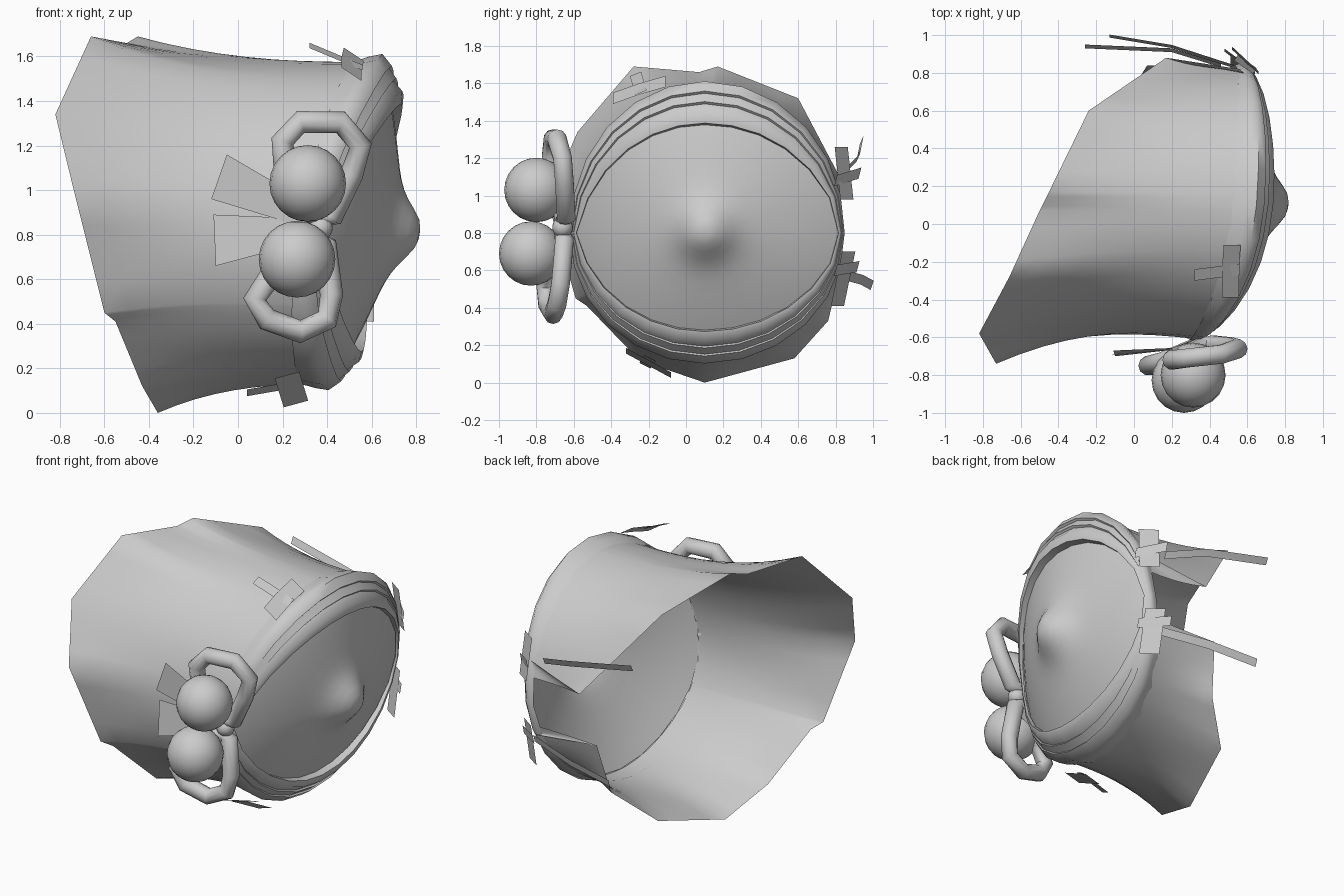
import bpy, bmesh, math
from mathutils import Vector

if "Cube" in bpy.data.objects:
    bpy.data.objects.remove(bpy.data.objects["Cube"])

CY, CZ = 0.1, 0.8          # axis of the crown
RY_BACK, RY_FRONT, RZ_TOP, RZ_BOTTOM = 0.74, 0.71, 0.775, 0.67
grey = bpy.data.materials.new("soft_grey")
grey.diffuse_color = (0.6, 0.6, 0.6, 1)
grey.use_nodes = True
grey.node_tree.nodes["Principled BSDF"].inputs["Base Color"].default_value = grey.diffuse_color


def finish(obj, angle=50):
    obj.data.materials.clear()
    obj.data.materials.append(grey)
    bpy.ops.object.select_all(action='DESELECT')
    obj.select_set(True)
    bpy.context.view_layer.objects.active = obj
    bpy.ops.object.shade_smooth_by_angle(angle=math.radians(angle))


def grid_object(name, rows, closed=False, angle=50):
    """Skin a list of equally long rows of points."""
    bm = bmesh.new()
    vs = [[bm.verts.new(p) for p in r] for r in rows]
    n = len(rows[0])
    for a, b in zip(vs, vs[1:]):
        for i in range(n if closed else n - 1):
            j = (i + 1) % n
            bm.faces.new((a[i], a[j], b[j], b[i]))
    bmesh.ops.remove_doubles(bm, verts=bm.verts, dist=0.0005)
    bmesh.ops.recalc_face_normals(bm, faces=bm.faces)
    me = bpy.data.meshes.new(name)
    bm.to_mesh(me)
    bm.free()
    obj = bpy.data.objects.new(name, me)
    bpy.context.collection.objects.link(obj)
    finish(obj, angle)
    return obj


def rim_x(y, z):
    return (0.52 + 0.16 * (z - CZ) + 0.07 * (y - CY)
            - 0.14 * (max(0, 0.3 - y) / 0.92) ** 3)


def ring(a, f=1.0, dx=0.0):
    """Point on the tilted crown ring at angle a, scaled inward by f."""
    c, s = math.cos(a), math.sin(a)
    y = CY + f * (RY_BACK if c > 0 else RY_FRONT) * c
    z = CZ + f * (RZ_TOP if s > 0 else RZ_BOTTOM) * s
    return Vector((rim_x(y, z) + dx, y, z))


SEG = 24
angles = [2 * math.pi * i / SEG for i in range(SEG)]

# Domed crown with a small rounded nub in the middle
rows = []
for f in (1, 0.9, 0.78, 0.64, 0.5, 0.4, 0.33, 0.27, 0.21, 0.15, 0.09, 0.04, 0.0):
    bump = 0.13 / (1 + (f / 0.2) ** 3)
    rows.append([ring(a, f, 0.165 * (1 - f * f) + bump) for a in angles])
grid_object("crown", rows, True)

# Pleated ribbon round the crown, gathered at front and back
rows = []
for t, dx in ((0.02, -0.13), (-0.1, -0.06), (-0.16, 0.0), (0.1, 0.05), (0.16, 0.04),
              (0.38, 0.08), (0.44, 0.07), (0.66, 0.115), (0.95, 0.12), (1, 0.07)):
    row = []
    for a in angles:
        s = abs(math.sin(a))
        if math.cos(a) > 0:
            s = max(0.0, 1.15 * s - 0.15)
        w = 0.04 + (0.22 if math.sin(a) > 0 else 0.19) * s
        row.append(ring(a, 1.005 - w * t, dx * (0.3 + 0.7 * s)))
    rows.append(row)
grid_object("ribbon_band", rows, True, 60)

# Brim: loft from the crown ring out to a ragged edge, notched at the back
edge = [(.56, .82, 1.08), (.17, .88, .99), (-.24, .6, 1.52), (-.45, .17, 1.69),
        (-.5, .07, 1.66), (-.66, -.28, 1.69), (-.82, -.58, 1.34),
        (-.73, -.74, .97), (-.6, -.59, .45), (-.55, -.53, .41), (-.43, -.25, .12),
        (-.36, .1, 0), (-.2, .58, .13), (.02, .76, .33), (.07, .84, .66), (.54, .82, .6)]
STEP = 4
path = []
for p, q in zip(edge, edge[1:]):
    path += [Vector(p).lerp(Vector(q), k / STEP) for k in range(STEP)]
path.append(Vector(edge[-1]))


def polar(p):
    a = math.atan2(p.z - CZ, p.y - CY)
    return a, math.hypot(p.y - CY, p.z - CZ)


ends, last = [], 0.0
for p in path:
    a, r = polar(p)
    if a < last - math.pi:
        a += 2 * math.pi
    last = a
    ends.append((p.x, a, r))
rows = []
for i in range(10):
    t = i / 9
    row = []
    for x, a, r in ends:
        # ring point in the exact direction of the edge point
        ca, sa = math.cos(a), math.sin(a)
        r0 = 1 / math.hypot(ca / (RY_BACK if ca > 0 else RY_FRONT),
                            sa / (RZ_TOP if sa > 0 else RZ_BOTTOM))
        y0, z0 = CY + r0 * ca, CZ + r0 * sa
        x0 = rim_x(y0, z0)
        rr = r0 + (r - r0) * t ** 2.6 - 0.035 * max(0, -ca) * math.sin(math.pi * t)
        row.append((x0 + (x - x0) * t, CY + rr * ca, CZ + rr * sa))
    rows.append(row)
grid_object("brim", rows, False, 60)


# Bow loops as thick cords
def cord(name, pts, radius):
    pts = [Vector(p) for p in pts]
    rows, n = [], len(pts)
    normal = Vector((0, -1, 0))
    for i, p in enumerate(pts):
        t = (pts[(i + 1) % n] - pts[i - 1]).normalized()
        u = t.cross(normal).normalized()
        v = u.cross(t)
        rows.append([p + radius * (math.cos(a) * u + math.sin(a) * v)
                     for a in (k * math.pi / 5 for k in range(10))])
    rows.append(rows[0])
    grid_object(name, rows, True, 60)


cord("upper_bow_loop", [(.36, -.65, .87), (.21, -.71, 1.08), (.2, -.72, 1.22),
     (.28, -.71, 1.305), (.46, -.69, 1.305), (.55, -.66, 1.2), (.51, -.65, 1.07),
     (.42, -.64, .88)], 0.052)
cord("lower_bow_loop", [(.34, -.65, .78), (.15, -.73, .62), (.075, -.75, .51),
     (.13, -.74, .42), (.28, -.71, .365), (.4, -.69, .42), (.42, -.67, .53),
     (.39, -.65, .76)], 0.052)

# Pompoms and knot
for name, loc, r in (("upper_pompom", (.313, -.8, 1.03), .172),
                     ("lower_pompom", (.265, -.828, .69), .172),
                     ("bow_knot", (.37, -.66, .83), .055)):
    bpy.ops.mesh.primitive_uv_sphere_add(segments=20, ring_count=12, radius=r, location=loc)
    o = bpy.context.object
    o.name = name
    finish(o, 60)


# Flat strips: a centre path with a half-width vector
def strip(name, pts, half):
    h = Vector(half)
    grid_object(name, [[Vector(p) + h for p in pts], [Vector(p) - h for p in pts]], False, 20)


# Bow tails
grid_object("upper_bow_tail", [[(-.05, -.69, 1.16), (.36, -.65, .92)],
                               [(-.12, -.69, .96), (.34, -.65, .82)]])
grid_object("lower_bow_tail", [[(-.11, -.67, .89), (.35, -.65, .87)],
                               [(-.1, -.7, .66), (.35, -.65, .78)]])

# Crossed tape patches: top, bottom and the two back corners
strip("top_tape_long", [(.52, -.11, 1.61), (.51, -.25, 1.57), (.51, -.39, 1.52)],
      (.045, 0, -.03))
strip("top_tape_cross", [(.32, -.27, 1.65), (.56, -.24, 1.55)], (0, .03, .012))
strip("bottom_tape_long", [(.22, -.32, .17), (.26, -.08, .04)], (.055, 0, .015))
strip("bottom_tape_cross", [(.04, -.22, .09), (.27, -.19, .13)], (0, .03, -.015))
strip("back_upper_tape", [(.58, .83, 1.26), (.6, .86, .98)], (.05, -.035, 0))
strip("back_upper_cross", [(.66, .8, 1.08), (.52, .93, 1.12)], (0, .008, .03))
strip("back_upper_streamer", [(.46, .84, 1.12), (.2, .92, 1.2), (-.26, .94, 1.3)],
      (0, .01, .022))
strip("back_lower_tape", [(.56, .87, .7), (.56, .81, .41)], (.05, -.035, 0))
strip("back_lower_cross", [(.64, .8, .6), (.48, .92, .62)], (0, .008, .03))
strip("back_lower_streamer", [(.54, .83, .58), (.2, .94, .55), (-.13, .995, .52)],
      (0, .008, .025))
